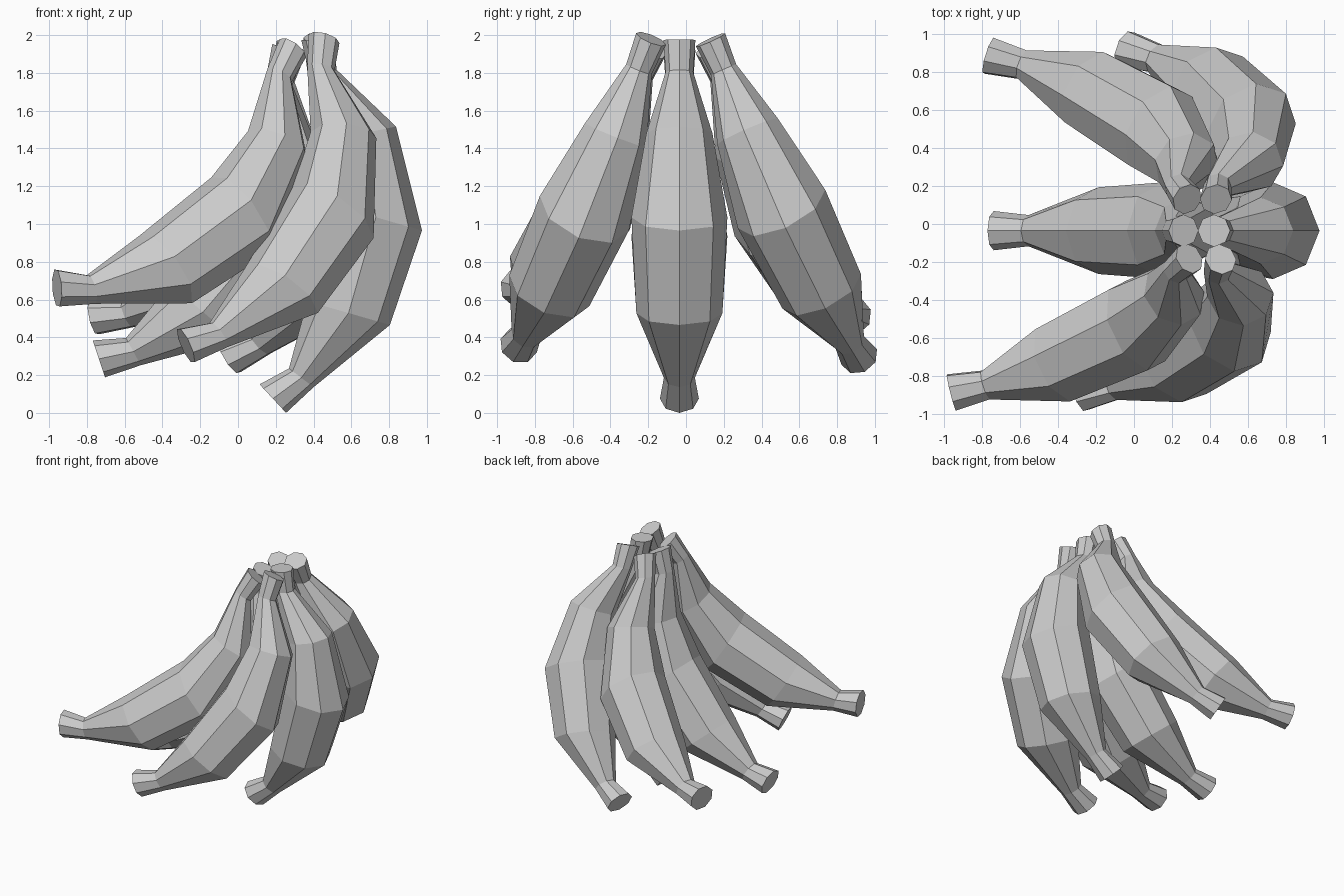
import bpy, bmesh
from math import cos, sin, pi, radians
from mathutils import Vector

if "Cube" in bpy.data.objects:
    bpy.data.objects.remove(bpy.data.objects["Cube"])

SIDES = 8
# Rings along one banana: distance along chord, bulge, radius, tilt in degrees
RINGS = [
    (0.000, 0.000, 0.085, 8),
    (0.165, 0.051, 0.073, 16),
    (0.461, 0.304, 0.175, 19),
    (0.894, 0.423, 0.254, -9),
    (1.415, 0.342, 0.228, -9),
    (1.786, 0.136, 0.082, -30),
    (1.914, 0.000, 0.103, -40),
]


def banana(name, stem, tip, bulge):
    """Curved eight-sided fruit from stem to tip, bowed towards bulge."""
    stem, tip = Vector(stem), Vector(tip)
    d = (tip - stem).normalized()
    n = Vector(bulge)
    n = (n - d * n.dot(d)).normalized()
    b = d.cross(n)
    bm = bmesh.new()
    loops = []
    for u, v, r, tilt in RINGS:
        t = radians(tilt)
        out = n * cos(t) - d * sin(t)
        c = stem + d * u + n * v
        loops.append([bm.verts.new(c + out * (r * cos(2 * pi * i / SIDES))
                                   + b * (r * sin(2 * pi * i / SIDES)))
                      for i in range(SIDES)])
    for lo, hi in zip(loops, loops[1:]):
        for i in range(SIDES):
            j = (i + 1) % SIDES
            bm.faces.new((lo[i], lo[j], hi[j], hi[i]))
    # Flat cut ends
    bm.faces.new(loops[0][::-1])
    bm.faces.new(loops[-1])
    bmesh.ops.recalc_face_normals(bm, faces=bm.faces)
    mesh = bpy.data.meshes.new(name)
    bm.to_mesh(mesh)
    bm.free()
    obj = bpy.data.objects.new(name, mesh)
    bpy.context.collection.objects.link(obj)


# Outer row of three, then inner row of three
banana("banana_outer_middle", (0.42, -0.035, 1.975), (0.185, -0.035, 0.08), (0.992, 0, -0.123))
banana("banana_outer_front", (0.455, -0.185, 1.98), (-0.27, -0.88, 0.37), (0.92, -0.06, -0.388))
banana("banana_outer_back", (0.43, 0.13, 1.975), (-0.045, 0.92, 0.29), (0.96, 0.02, -0.265))
banana("banana_inner_middle", (0.26, -0.035, 1.92), (-0.725, -0.035, 0.305), (0.85, 0, -0.52))
banana("banana_inner_front", (0.29, -0.18, 1.93), (-0.95, -0.88, 0.67), (0.72, -0.06, -0.69))
banana("banana_inner_back", (0.28, 0.13, 1.93), (-0.77, 0.89, 0.50), (0.81, 0.02, -0.584))
